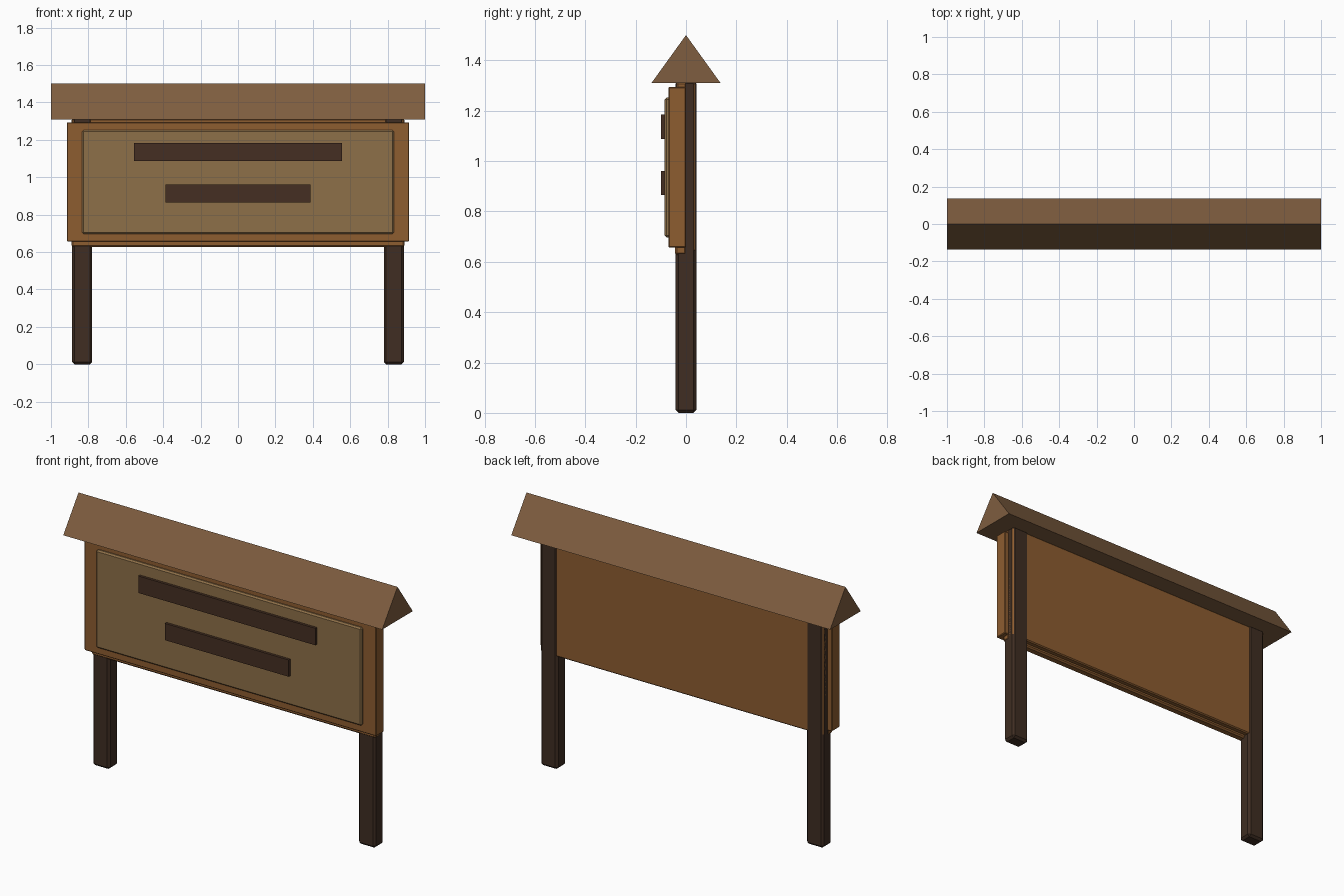
import bpy, bmesh

if "Cube" in bpy.data.objects:
    bpy.data.objects.remove(bpy.data.objects["Cube"])


def material(name, rgb):
    m = bpy.data.materials.new(name)
    m.diffuse_color = (*rgb, 1)
    m.use_nodes = True
    m.node_tree.nodes["Principled BSDF"].inputs["Base Color"].default_value = m.diffuse_color
    return m


ROOF = material("roof_wood", (0.21, 0.11, 0.05))
POST = material("dark_wood", (0.05, 0.027, 0.016))
FRAME = material("frame_wood", (0.27, 0.11, 0.03))
SIGN = material("pale_wood", (0.27, 0.16, 0.065))
BAR = material("bar_wood", (0.06, 0.028, 0.016))


def finish(name, bm, mat):
    bmesh.ops.recalc_face_normals(bm, faces=bm.faces)
    me = bpy.data.meshes.new(name)
    bm.to_mesh(me)
    bm.free()
    me.materials.append(mat)
    ob = bpy.data.objects.new(name, me)
    bpy.context.collection.objects.link(ob)
    return ob


def box(name, x, y, z, mat, bevel=0.0):
    """Box from (min, max) ranges with an optional one-step chamfer."""
    bm = bmesh.new()
    bmesh.ops.create_cube(bm, size=1)
    for v in bm.verts:
        v.co = [r[0] + (c + 0.5) * (r[1] - r[0]) for c, r in zip(v.co, (x, y, z))]
    ob = finish(name, bm, mat)
    if bevel:
        mod = ob.modifiers.new("chamfer", 'BEVEL')
        mod.width = bevel
        mod.segments = 1
    return ob


# Posts, one on each side
for side, s in (("left", -1), ("right", 1)):
    xs = sorted((s * 0.78, s * 0.887))
    box(side + "_post", xs, (-0.041, 0.041), (0, 1.32), POST, 0.012)

# Backing board between the posts and the rails in front of it
box("back_board", (-0.887, 0.887), (0.002, 0.036), (0.64, 1.312), FRAME, 0.006)
box("lower_rail", (-0.89, 0.89), (-0.044, 0.002), (0.627, 0.665), FRAME, 0.008)
box("upper_rail", (-0.89, 0.89), (-0.038, 0.002), (1.28, 1.312), FRAME, 0.006)

# Front frame board, raised notice panel and the two plain strips
box("frame_board", (-0.915, 0.915), (-0.07, 0.0), (0.656, 1.294), FRAME, 0.004)
box("notice_panel", (-0.833, 0.833), (-0.085, -0.06), (0.697, 1.252), SIGN, 0.008)
box("upper_strip", (-0.555, 0.555), (-0.1, -0.08), (1.088, 1.184), BAR)
box("lower_strip", (-0.388, 0.388), (-0.1, -0.08), (0.865, 0.96), BAR)

# Gabled roof: triangular prism along x
bm = bmesh.new()
profile = [(-0.137, 1.31), (0.137, 1.31), (0, 1.5)]
face = bm.faces.new([bm.verts.new((-1, y, z)) for y, z in profile])
ext = bmesh.ops.extrude_face_region(bm, geom=[face], use_keep_orig=True)
for g in ext["geom"]:
    if isinstance(g, bmesh.types.BMVert):
        g.co.x = 1
finish("roof", bm, ROOF)
